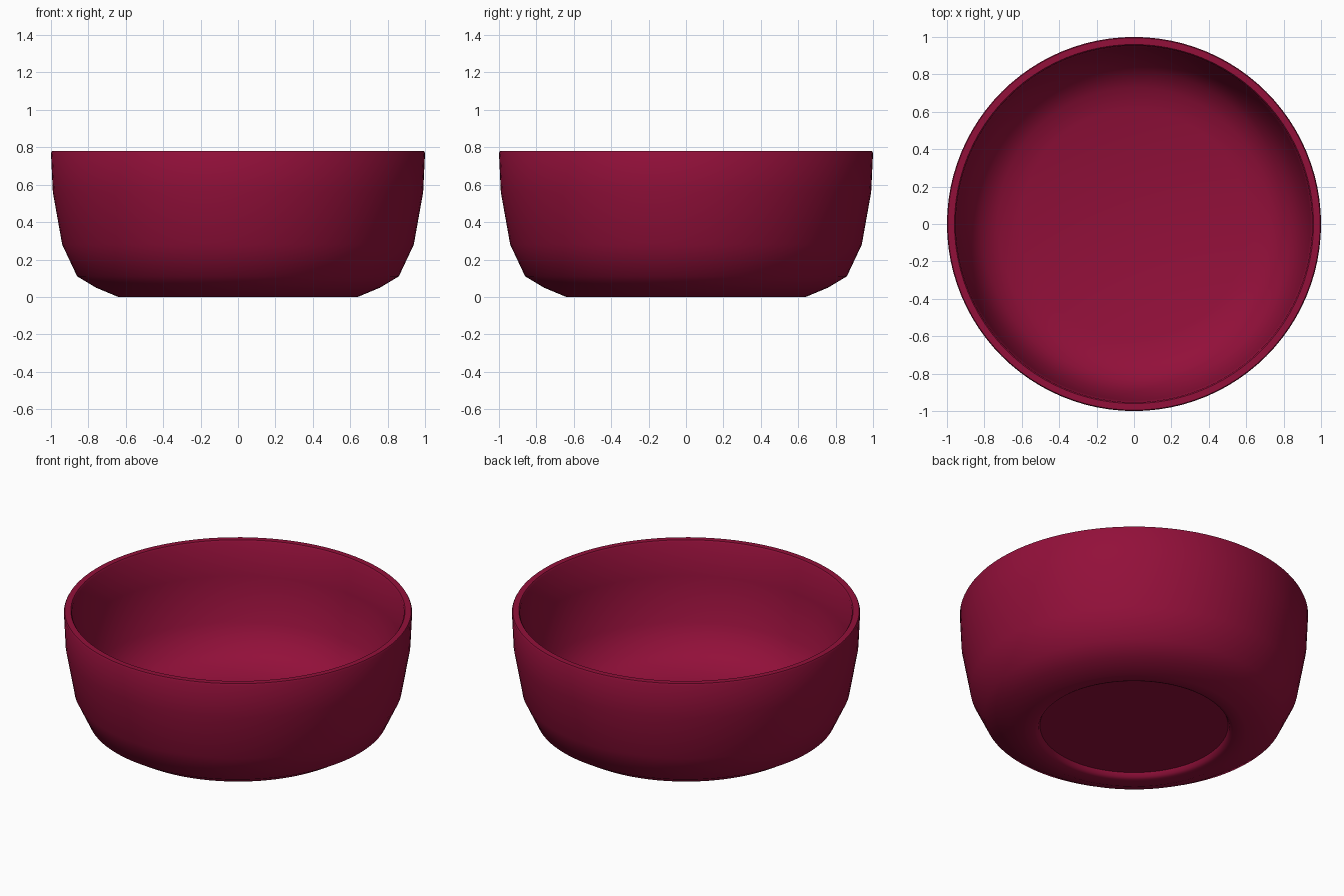
import bpy, bmesh, math

if "Cube" in bpy.data.objects:
    bpy.data.objects.remove(bpy.data.objects["Cube"])

SIDES = 96
# Lathe profile (radius, height): underside, foot, outer wall, rim, inner wall, floor
PROFILE = [(0.54, 0.035), (0.55, 0.012), (0.57, 0.003), (0.64, 0.0), (0.76, 0.05),
           (0.86, 0.11), (0.94, 0.28), (0.99, 0.56), (1.0, 0.77), (0.995, 0.78),
           (0.96, 0.78), (0.953, 0.77), (0.943, 0.56), (0.895, 0.29), (0.82, 0.15),
           (0.73, 0.10), (0.61, 0.06)]

# Spin the profile into rings and cap the floor and underside
bm = bmesh.new()
rings = []
for r, z in PROFILE:
    rings.append([bm.verts.new((r * math.cos(2 * math.pi * i / SIDES),
                                r * math.sin(2 * math.pi * i / SIDES), z))
                  for i in range(SIDES)])
for a, b in zip(rings, rings[1:]):
    for i in range(SIDES):
        j = (i + 1) % SIDES
        bm.faces.new((a[i], a[j], b[j], b[i]))
bm.faces.new(rings[0][::-1])
bm.faces.new(rings[-1])
bmesh.ops.recalc_face_normals(bm, faces=bm.faces[:])
mesh = bpy.data.meshes.new("bowl")
bm.to_mesh(mesh)
bm.free()

bowl = bpy.data.objects.new("bowl", mesh)
bpy.context.collection.objects.link(bowl)

# Deep crimson glaze
mat = bpy.data.materials.new("crimson")
mat.diffuse_color = (0.29, 0.005, 0.042, 1.0)
mat.use_nodes = True
mat.node_tree.nodes["Principled BSDF"].inputs["Base Color"].default_value = mat.diffuse_color
mesh.materials.append(mat)

bpy.context.view_layer.objects.active = bowl
bowl.select_set(True)
bpy.ops.object.shade_smooth_by_angle(angle=math.radians(50))
